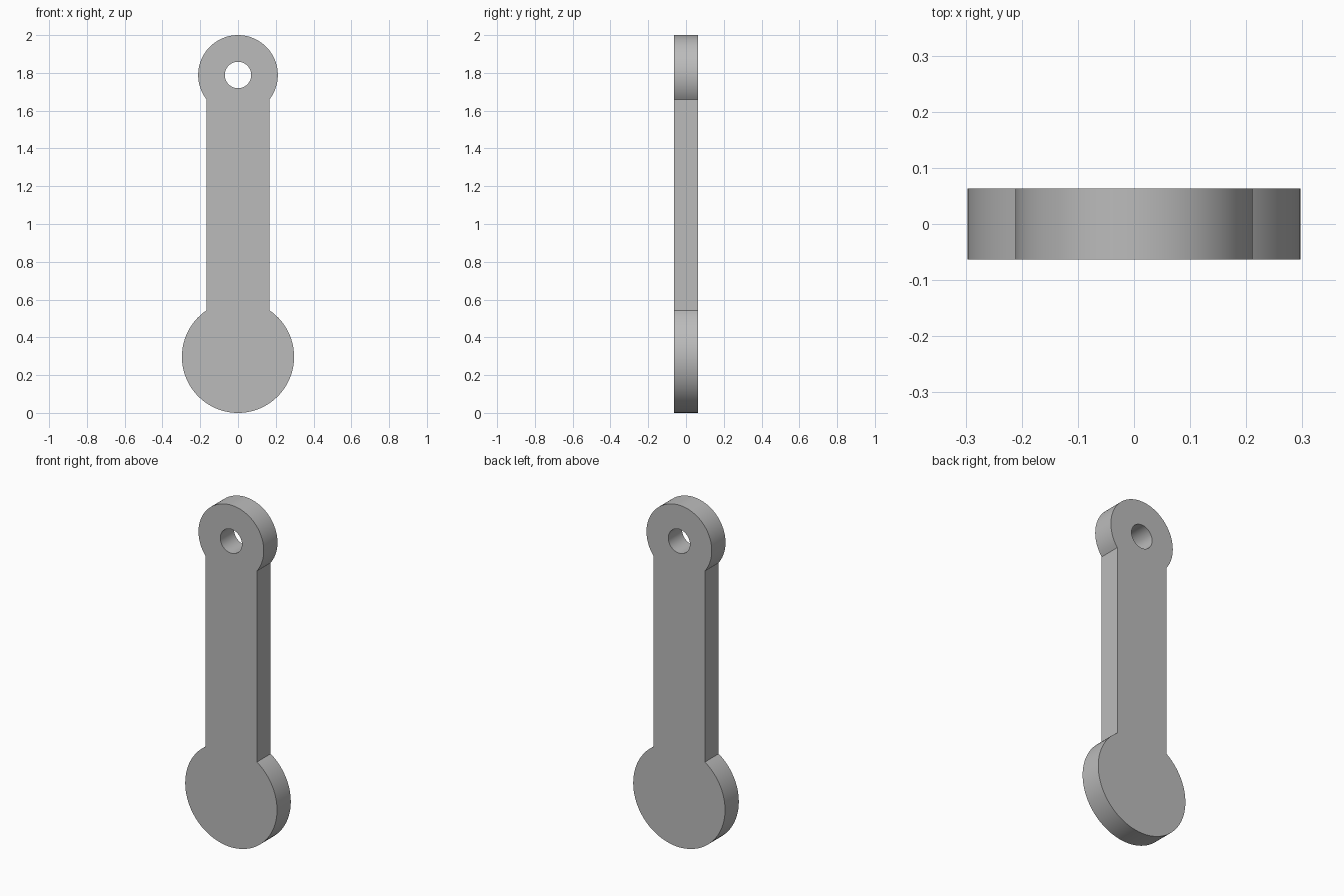
import bpy
import bmesh
from math import asin, cos, sin, pi, radians

cube = bpy.data.objects.get("Cube")
if cube:
    bpy.data.objects.remove(cube, do_unlink=True)

HALF_WIDTH = 0.167
THICKNESS = 0.127
TOP_R, BASE_R, HOLE_R = 0.211, 0.297, 0.07
TOP_Z, BASE_Z = 2 - TOP_R, BASE_R


def arc(radius, z, start, end, steps):
    """Points along an arc in the XZ plane, both ends included."""
    angles = [start + (end - start) * i / steps for i in range(steps + 1)]
    return [(radius * cos(a), -THICKNESS / 2, z + radius * sin(a)) for a in angles]


def loop(bm, points):
    """Closed loop of edges through the points."""
    verts = [bm.verts.new(p) for p in points]
    return [bm.edges.new((v, verts[i - 1])) for i, v in enumerate(verts)]


# Grey material
grey = bpy.data.materials.new("grey")
grey.use_nodes = True
colour = (0.5, 0.5, 0.5, 1)
grey.diffuse_color = colour
grey.node_tree.nodes["Principled BSDF"].inputs["Base Color"].default_value = colour

# Outline: round eye on top, straight shank, larger disc at the base
bm = bmesh.new()
top_gap = pi / 2 - asin(HALF_WIDTH / TOP_R)
base_gap = pi / 2 - asin(HALF_WIDTH / BASE_R)
outline = arc(TOP_R, TOP_Z, -top_gap, pi + top_gap, 64)
outline += arc(BASE_R, BASE_Z, pi - base_gap, 2 * pi + base_gap, 72)
edges = loop(bm, outline)

# Pin hole through the eye
edges += loop(bm, arc(HOLE_R, TOP_Z, 0, 2 * pi, 48)[:-1])

# Fill the plate and give it thickness
bmesh.ops.triangle_fill(bm, edges=edges, use_beauty=True)
region = bmesh.ops.extrude_face_region(bm, geom=bm.faces[:])
moved = [g for g in region["geom"] if isinstance(g, bmesh.types.BMVert)]
bmesh.ops.translate(bm, verts=moved, vec=(0, THICKNESS, 0))
bmesh.ops.recalc_face_normals(bm, faces=bm.faces[:])

mesh = bpy.data.meshes.new("link_plate")
bm.to_mesh(mesh)
bm.free()
mesh.materials.append(grey)
plate = bpy.data.objects.new("link_plate", mesh)
bpy.context.collection.objects.link(plate)

# Smooth rims with crisp edges
bpy.context.view_layer.objects.active = plate
plate.select_set(True)
bpy.ops.object.shade_smooth_by_angle(angle=radians(30))
